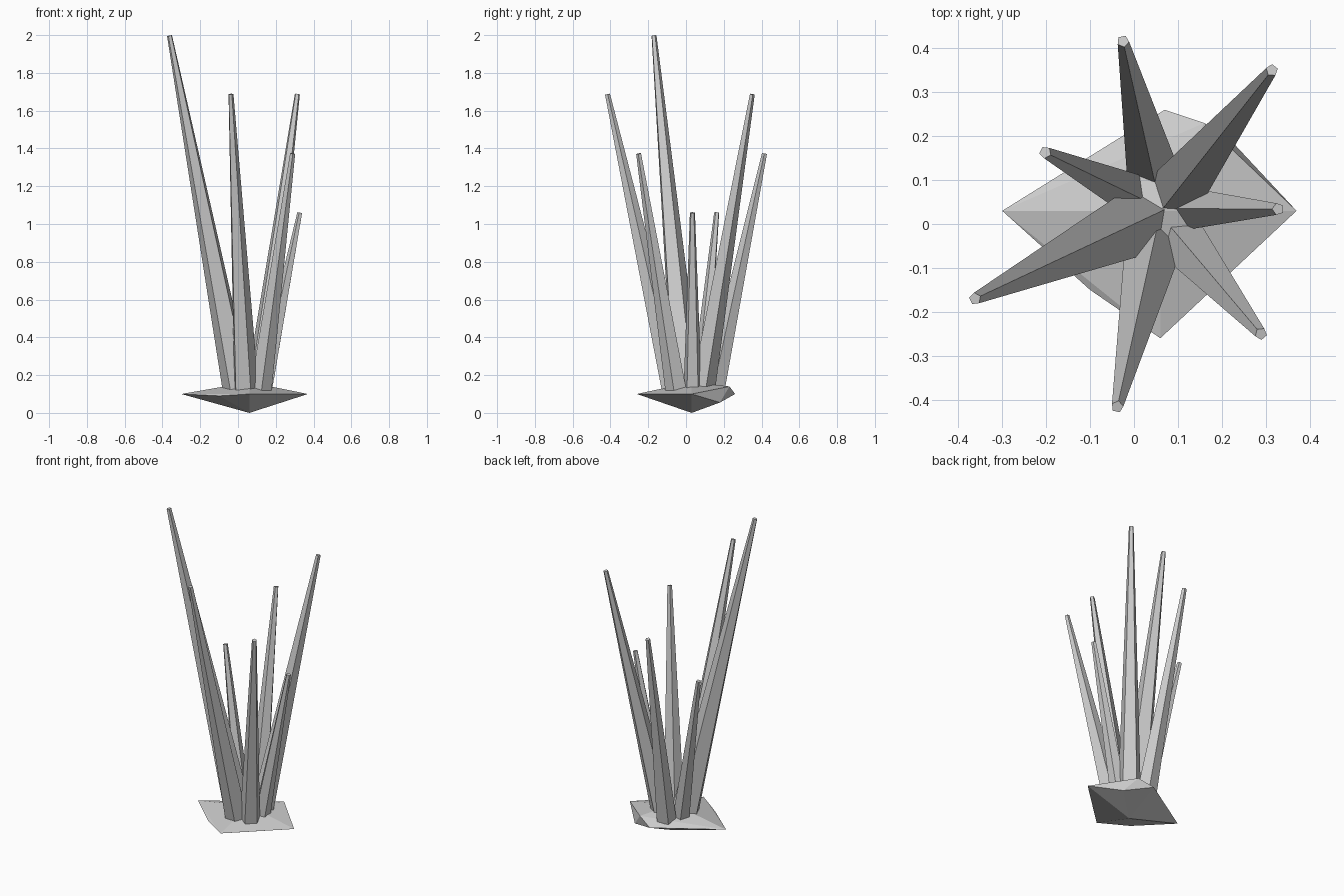
import bpy, bmesh, math
from mathutils import Vector

if "Cube" in bpy.data.objects:
    bpy.data.objects.remove(bpy.data.objects["Cube"])


def finish(bm, name):
    bmesh.ops.recalc_face_normals(bm, faces=bm.faces)
    mesh = bpy.data.meshes.new(name)
    bm.to_mesh(mesh)
    bm.free()
    obj = bpy.data.objects.new(name, mesh)
    bpy.context.collection.objects.link(obj)
    return obj


def spike(name, foot, tip, r_foot, r_tip=0.014, sides=5):
    """Tapered pentagonal crystal with one ridge facing the cluster centre."""
    foot, tip = Vector(foot), Vector(tip)
    axis = (tip - foot).normalized()
    inward = Vector((-axis.x, -axis.y, 0))
    u = (inward - axis * inward.dot(axis)).normalized()
    v = axis.cross(u)
    bm = bmesh.new()
    rings = []
    for centre, r in ((foot, r_foot), (tip, r_tip)):
        rings.append([bm.verts.new(centre + r * (u * math.cos(a) + v * math.sin(a)))
                      for a in (2 * math.pi * i / sides for i in range(sides))])
    low, high = rings
    bm.faces.new(low[::-1])
    bm.faces.new(high)
    for i in range(sides):
        j = (i + 1) % sides
        bm.faces.new((low[i], low[j], high[j], high[i]))
    return finish(bm, name)


# Flattened faceted rock under the crystals
bm = bmesh.new()
for p in ((0.06, 0.03, 0.0), (0.06, 0.03, 0.163),
          (0.37, 0.03, 0.1), (-0.30, 0.03, 0.1),
          (0.06, -0.26, 0.1), (0.07, 0.26, 0.1),
          (0.16, 0.23, 0.14), (0.23, 0.18, 0.055),
          (-0.10, -0.15, 0.09)):
    bm.verts.new(p)
bmesh.ops.convex_hull(bm, input=bm.verts)
finish(bm, "rock_base")

# Seven leaning crystals: foot x, y / tip x, y, z / foot radius
crystals = [
    (0.00, 0.00, -0.362, -0.17, 1.997, 0.083),
    (0.04, -0.065, -0.038, -0.416, 1.687, 0.069),
    (0.105, 0.085, 0.314, 0.35, 1.687, 0.069),
    (0.035, 0.15, -0.025, 0.416, 1.373, 0.06),
    (0.12, -0.05, 0.289, -0.25, 1.373, 0.06),
    (0.14, 0.035, 0.328, 0.034, 1.06, 0.05),
    (-0.02, 0.075, -0.202, 0.163, 1.06, 0.05),
]
for i, (fx, fy, tx, ty, tz, r) in enumerate(crystals, 1):
    spike(f"crystal_{i}", (fx, fy, 0.125), (tx, ty, tz), r)
